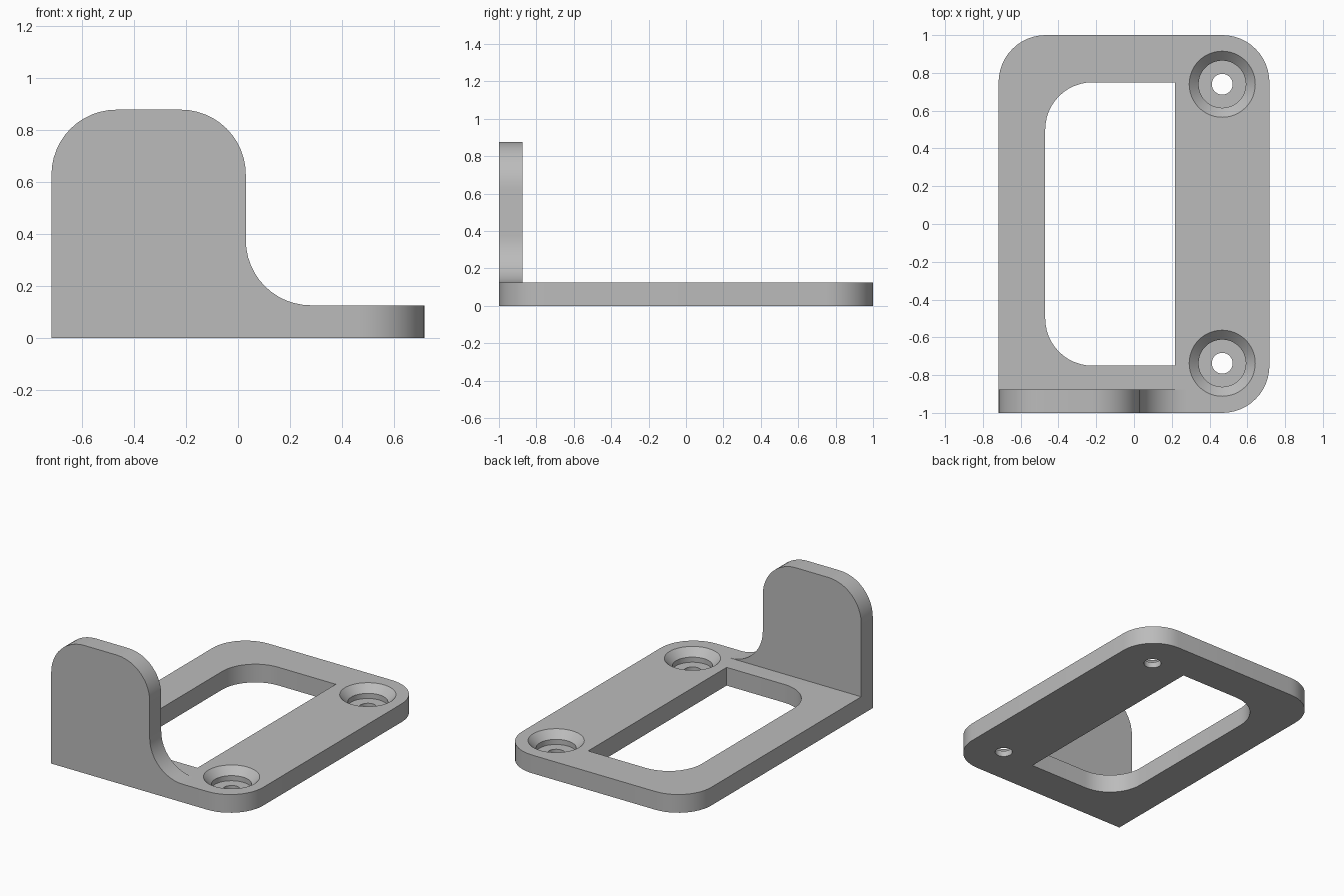
import bpy, bmesh
from math import pi, sin, cos, radians
from mathutils import Vector

cube = bpy.data.objects.get("Cube")
if cube:
    bpy.data.objects.remove(cube, do_unlink=True)

HALF_W, HALF_L, THICK, R = 0.717, 1.0, 0.125, 0.25

grey = bpy.data.materials.new("plain grey")
grey.use_nodes = True
grey.diffuse_color = (0.5, 0.5, 0.5, 1)
grey.node_tree.nodes["Principled BSDF"].inputs["Base Color"].default_value = (0.5, 0.5, 0.5, 1)


def rounded(points, steps=12):
    """Outline from (x, y, radius) corners, each rounded with a tangent arc (right angles)."""
    out = []
    for i, (x, y, r) in enumerate(points):
        p = Vector((x, y))
        if r == 0:
            out.append(p)
            continue
        a = (Vector(points[i - 1][:2]) - p).normalized() * r
        b = (Vector(points[(i + 1) % len(points)][:2]) - p).normalized() * r
        centre = p + a + b
        for k in range(steps + 1):
            t = k / steps * pi / 2
            out.append(centre - b * cos(t) - a * sin(t))
    return out


def finish(name, bm):
    bmesh.ops.recalc_face_normals(bm, faces=bm.faces)
    mesh = bpy.data.meshes.new(name)
    bm.to_mesh(mesh)
    bm.free()
    mesh.materials.append(grey)
    obj = bpy.data.objects.new(name, mesh)
    bpy.context.collection.objects.link(obj)
    return obj


def prism(name, outline, place, depth):
    """Extrude an outline; place maps its 2D points into space."""
    bm = bmesh.new()
    face = bm.faces.new([bm.verts.new(place(p)) for p in outline])
    new = bmesh.ops.extrude_face_region(bm, geom=[face])["geom"]
    bmesh.ops.translate(bm, vec=depth, verts=[v for v in new if isinstance(v, bmesh.types.BMVert)])
    return finish(name, bm)


def lathe(name, profile, x, y, sides=48):
    """Solid of revolution from (radius, z) steps, closed with end caps."""
    bm = bmesh.new()
    rings = [[bm.verts.new((x + r * cos(2 * pi * k / sides), y + r * sin(2 * pi * k / sides), z))
              for k in range(sides)] for r, z in profile]
    for lo, hi in zip(rings, rings[1:]):
        for k in range(sides):
            n = (k + 1) % sides
            bm.faces.new((lo[k], lo[n], hi[n], hi[k]))
    bm.faces.new(rings[0])
    bm.faces.new(rings[-1])
    return finish(name, bm)


def combine(target, tool, operation):
    """Apply a boolean and discard the tool object."""
    mod = target.modifiers.new(operation, 'BOOLEAN')
    mod.operation, mod.object, mod.solver = operation, tool, 'EXACT'
    bpy.context.view_layer.update()
    result = bpy.data.meshes.new_from_object(
        target.evaluated_get(bpy.context.evaluated_depsgraph_get()))
    target.modifiers.clear()
    target.data = result
    bpy.data.objects.remove(tool, do_unlink=True)


# Base plate: three rounded corners, square where the upright stands
bracket = prism("mounting_bracket", rounded([
    (-HALF_W, -HALF_L, 0), (HALF_W, -HALF_L, R), (HALF_W, HALF_L, R), (-HALF_W, HALF_L, R)]),
    lambda p: (p.x, p.y, 0), (0, 0, THICK))

# Upright tab with rounded top and a fillet running down into the plate
upright = prism("upright_tab", rounded([
    (-HALF_W, 0, 0), (0.28, 0, 0), (0.28, THICK, 0), (0.03, THICK, R),
    (0.03, 0.877, R), (-HALF_W, 0.877, R)]),
    lambda p: (p.x, -HALF_L, p.y), (0, THICK, 0))
combine(bracket, upright, 'UNION')

# Window, rounded on its outer side only
window = prism("window_cutter", rounded([
    (-0.47, -0.75, R), (0.217, -0.75, 0), (0.217, 0.75, 0), (-0.47, 0.75, R)]),
    lambda p: (p.x, p.y, -0.1), (0, 0, 0.4))
combine(bracket, window, 'DIFFERENCE')

# Countersunk screw holes
for y in (-0.737, 0.74):
    hole = lathe("hole_cutter", [(0.055, -0.1), (0.055, 0.04), (0.125, 0.04), (0.125, 0.075),
                                 (0.175, THICK), (0.175, 0.2)], 0.467, y)
    combine(bracket, hole, 'DIFFERENCE')

# Smooth the arcs, keep the edges crisp
bpy.ops.object.select_all(action='DESELECT')
bracket.select_set(True)
bpy.context.view_layer.objects.active = bracket
bpy.ops.object.shade_smooth_by_angle(angle=radians(30))
